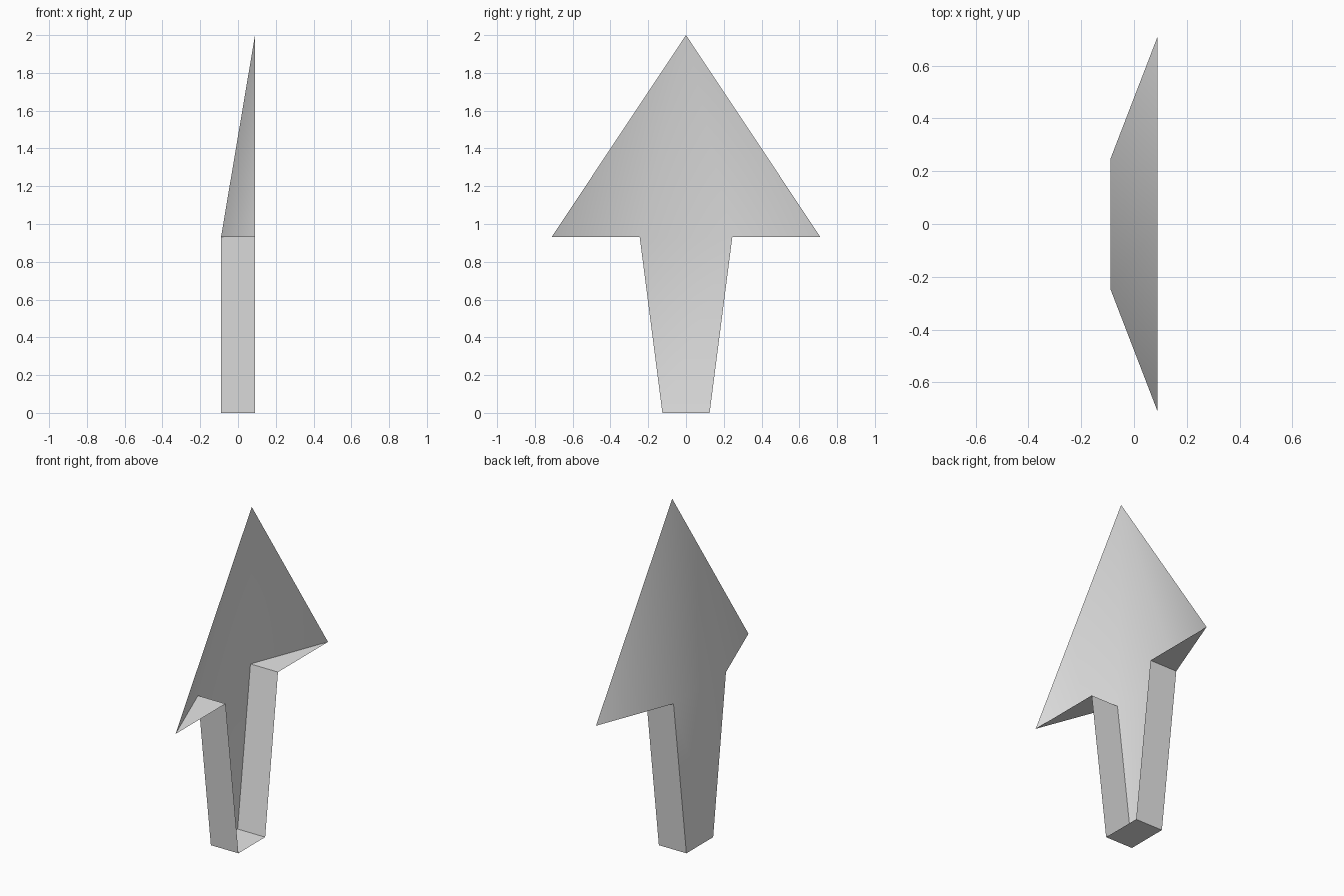
import bpy, bmesh, math

cube = bpy.data.objects.get("Cube")
if cube:
    bpy.data.objects.remove(cube, do_unlink=True)

# Main sizes
DEPTH = 0.09       # half thickness
FOOT = 0.125       # half width of the stem at the ground
NECK = 0.245       # half width of the stem under the head
WING = 0.712       # half width of the head
SHOULDER = 0.93    # height of the head's underside
TOP = 2.0

grey = bpy.data.materials.new("light grey")
grey.use_nodes = True
colour = (0.8, 0.8, 0.8, 1)
grey.diffuse_color = colour
grey.node_tree.nodes["Principled BSDF"].inputs["Base Color"].default_value = colour

bm = bmesh.new()


def pair(x, y, z):
    """Mirrored vertices on the -y and +y sides."""
    return [bm.verts.new((x, side * y, z)) for side in (-1, 1)]


foot_face = pair(-DEPTH, FOOT, 0)
foot_open = pair(DEPTH, FOOT, 0)
neck_face = pair(-DEPTH, NECK, SHOULDER)
neck_open = pair(DEPTH, NECK, SHOULDER)
wing = pair(DEPTH, WING, SHOULDER)
tip = bm.verts.new((DEPTH, 0, TOP))

# Stem face, centre of the head and sole; the +x side stays open
bm.faces.new((foot_face[0], neck_face[0], neck_face[1], foot_face[1]))
bm.faces.new((neck_face[0], tip, neck_face[1]))
bm.faces.new((foot_face[0], foot_face[1], foot_open[1], foot_open[0]))

# Sloped head sides, wing undersides and stem walls
for i in (0, 1):
    bm.faces.new((neck_face[i], wing[i], tip))
    bm.faces.new((neck_face[i], neck_open[i], wing[i]))
    bm.faces.new((foot_face[i], foot_open[i], neck_open[i], neck_face[i]))

# Consistent normals, with the stem face looking towards -x
bmesh.ops.recalc_face_normals(bm, faces=bm.faces[:])
bm.faces.ensure_lookup_table()
if bm.faces[0].normal.x > 0:
    bmesh.ops.reverse_faces(bm, faces=bm.faces[:])

mesh = bpy.data.meshes.new("arrow_shell")
bm.to_mesh(mesh)
bm.free()
mesh.materials.append(grey)
arrow = bpy.data.objects.new("arrow_shell", mesh)
bpy.context.collection.objects.link(arrow)

# Soft transitions across the face, crisp rims elsewhere
bpy.ops.object.select_all(action='DESELECT')
arrow.select_set(True)
bpy.context.view_layer.objects.active = arrow
bpy.ops.object.shade_smooth_by_angle(angle=math.radians(30))
